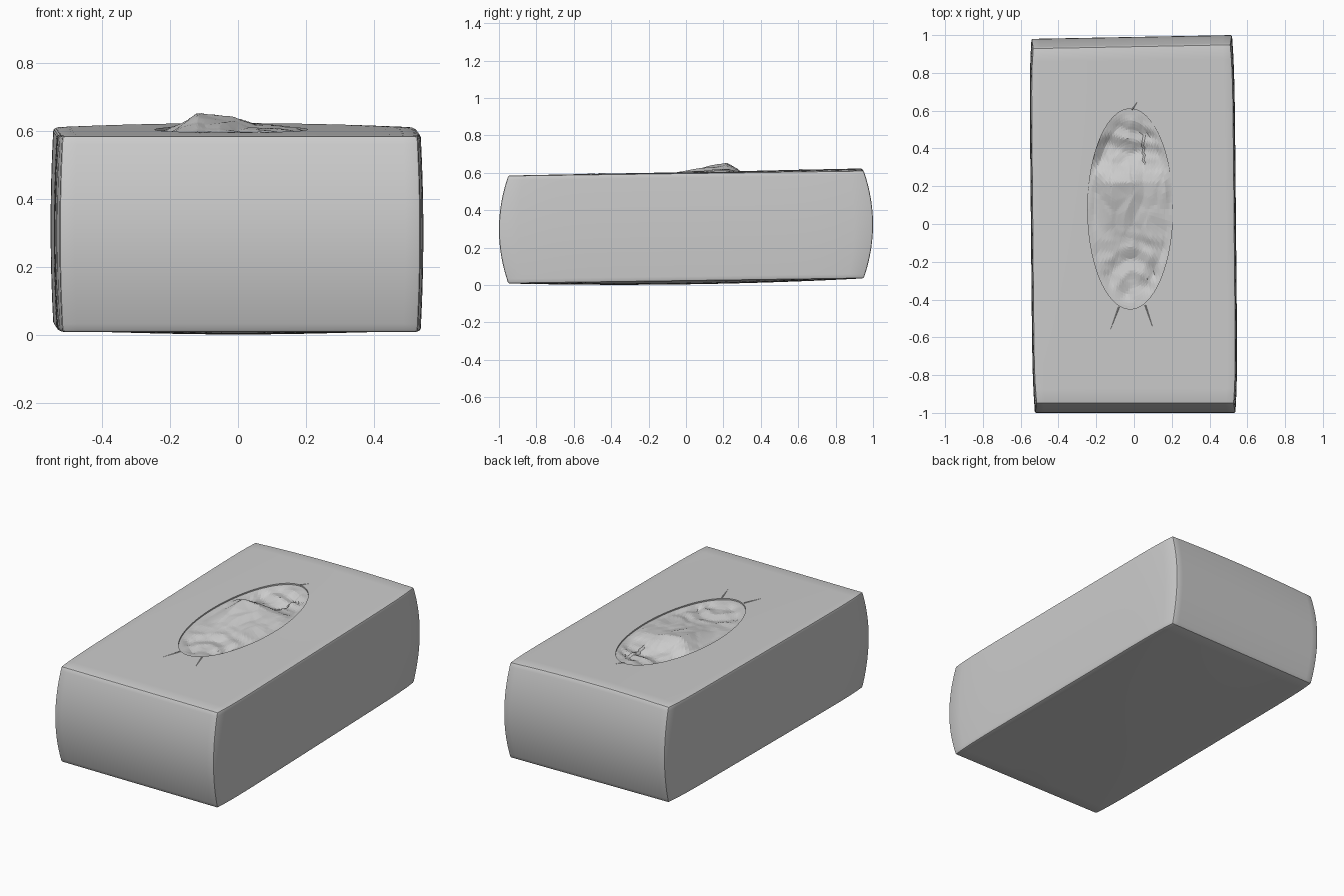
import bpy, bmesh, math
from mathutils import Vector, noise

if "Cube" in bpy.data.objects:
    bpy.data.objects.remove(bpy.data.objects["Cube"])

CX, CY, RX, RY = -0.02, 0.08, 0.225, 0.53   # oval opening
FLOOR = 0.575


def top_z(u, v):
    return 0.598 + 0.013 * v + 0.006 * (1 - u * u) * (v + 1)


def bottom_z(u, v):
    return 0.0215 + 0.0135 * v - 0.018 * (1 - v * v) * (1 - u * u)


def warp(p):
    """Unit cube coordinates -> puffed, slightly skewed carton."""
    u, v, w = p
    x = -0.003 - 0.009 * v + u * (0.523 + 0.012 * (1 - v ** 8) + 0.008 * (1 - w * w))
    y = 0.95 * v + 0.05 * v ** 7 * (1 - w * w)
    if v > 0:
        y += 0.01 * (u - 1) * v ** 7
    t = (w + 1) / 2
    z = bottom_z(u, v) * (1 - t) + top_z(u, v) * t
    return Vector((x, y, z))


def make_object(name, bm):
    me = bpy.data.meshes.new(name)
    bm.to_mesh(me)
    bm.free()
    ob = bpy.data.objects.new(name, me)
    bpy.context.collection.objects.link(ob)
    return ob


def activate(ob):
    bpy.ops.object.select_all(action='DESELECT')
    ob.select_set(True)
    bpy.context.view_layer.objects.active = ob


# Carton with bulging panels
bm = bmesh.new()
bmesh.ops.create_cube(bm, size=2)
bmesh.ops.subdivide_edges(bm, edges=bm.edges[:], cuts=23, use_grid_fill=True)
for vert in bm.verts:
    vert.co = warp(vert.co)
carton = make_object("carton", bm)

# Oval cutter for the opening
bm = bmesh.new()
bmesh.ops.create_cone(bm, cap_ends=True, segments=96, radius1=1, radius2=1, depth=1)
for vert in bm.verts:
    vert.co = (CX + RX * vert.co.x, CY + RY * vert.co.y,
               FLOOR if vert.co.z < 0 else 0.8)
cutter = make_object("opening_cutter", bm)
cutter.hide_render = True

activate(carton)
bev = carton.modifiers.new("soft_edges", 'BEVEL')
bev.width, bev.segments, bev.limit_method = 0.008, 2, 'ANGLE'
cut = carton.modifiers.new("opening", 'BOOLEAN')
cut.operation, cut.solver, cut.object = 'DIFFERENCE', 'EXACT', cutter
for name in ("soft_edges", "opening"):
    bpy.ops.object.modifier_apply(modifier=name)
bpy.data.objects.remove(cutter)

# Remove the pocket floor so the film closes the opening
bm = bmesh.new()
bm.from_mesh(carton.data)
floor = [f for f in bm.faces if all(abs(v.co.z - FLOOR) < 1e-4 for v in f.verts)
         and ((f.calc_center_median().x - CX) / RX) ** 2
         + ((f.calc_center_median().y - CY) / RY) ** 2 < 1]
bmesh.ops.delete(bm, geom=floor, context='FACES')
bm.to_mesh(carton.data)
bm.free()
activate(carton)
bpy.ops.object.shade_smooth_by_angle(angle=math.radians(30))


def tri(t):
    """Triangle wave in -1..1, gives sharp folds."""
    return 4 * abs(t - math.floor(t + 0.5)) - 1


def bump(t, lo, peak, hi):
    return max(0, min((t - lo) / (peak - lo), (hi - t) / (hi - peak)))


def film_offset(x, y):
    n = noise.noise(Vector((x * 5, y * 5, 0.3)))
    # tall pinched ridge left of centre
    h = 0.058 * bump(y, -0.10, 0.22, 0.32) * bump(x, -0.21, -0.12, 0.22)
    # gathered folds running across both ends
    ends = bump(y, -0.5, -0.28, -0.02) + bump(y, 0.25, 0.45, 0.65)
    h += 0.010 * ends * tri(8 * y + 2.2 * x + 0.9 * n)
    # hollow behind the ridge and at the front end
    h -= 0.030 * bump(y, 0.27, 0.38, 0.60) * (1 if x < 0.05 else 0.5)
    h -= 0.012 * bump(y, -0.45, -0.30, -0.05)
    # small creases
    d = noise.voronoi(Vector((x * 9, y * 6, 1.7)))[0]
    h += 0.010 * (d[1] - d[0]) - 0.004
    h += 0.004 * tri(5 * x - 3 * y + n)
    return h


# Crumpled film inside the opening
bm = bmesh.new()
RINGS, SEGS = 34, 96


def film_vert(r, a):
    x, y = CX + RX * r * math.cos(a), CY + RY * r * math.sin(a)
    edge = min(1, (1 - r) * 7)
    z = top_z(x / 0.54, y / 0.95) - 0.008 + film_offset(x, y) * edge
    return bm.verts.new((x, y, z))


rings = [[film_vert(i / RINGS, 2 * math.pi * j / SEGS) for j in range(SEGS)]
         for i in range(1, RINGS + 1)]
centre = film_vert(0, 0)
for j in range(SEGS):
    k = (j + 1) % SEGS
    bm.faces.new((centre, rings[0][j], rings[0][k]))
    for a, b in zip(rings, rings[1:]):
        bm.faces.new((a[j], b[j], b[k], a[k]))
make_object("crumpled_film", bm)


# Short perforation tears running out from the opening
def tear(name, x0, y0, x1, y1):
    bm = bmesh.new()
    side = Vector((y0 - y1, x1 - x0, 0)).normalized() * 0.004
    base, tip = (Vector((x, y, top_z(x / 0.54, y / 0.95) + 0.0005))
                 for x, y in ((x0, y0), (x1, y1)))
    up = Vector((0, 0, 0.003))
    a, b, c, d = (bm.verts.new(p) for p in (base - side, base + side, base + up, tip))
    bm.faces.new((a, d, c))
    bm.faces.new((c, d, b))
    bm.faces.new((a, c, b))
    make_object(name, bm)


tear("tear_front_right", 0.06, -0.43, 0.10, -0.55)
tear("tear_front_left", -0.08, -0.44, -0.125, -0.56)
tear("tear_back", -0.01, 0.605, 0.02, 0.65)
